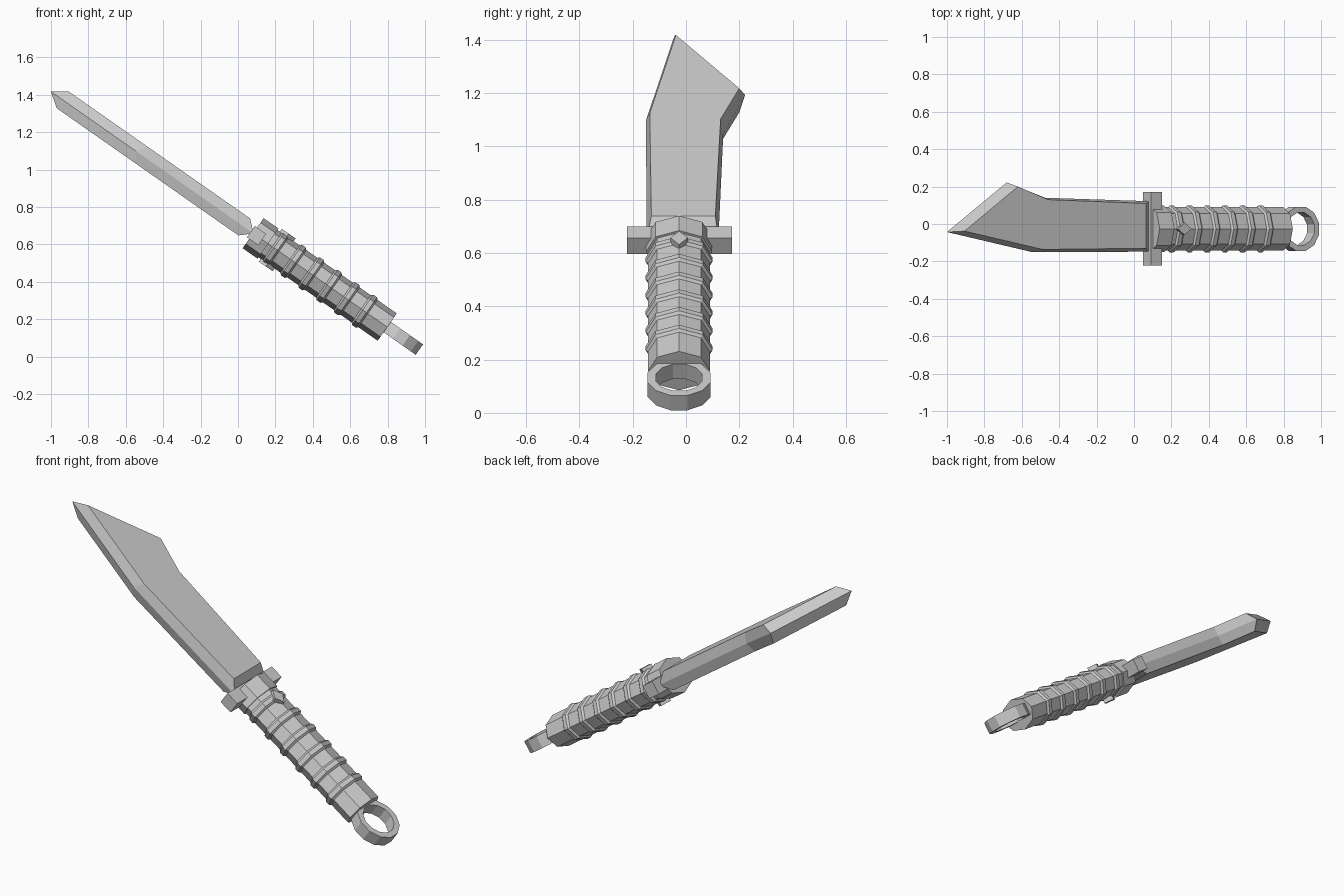
import bpy, bmesh
from math import radians, cos, sin, pi
from mathutils import Matrix

if "Cube" in bpy.data.objects:
    bpy.data.objects.remove(bpy.data.objects["Cube"])

# Knife frame: u runs from pommel to tip, v is world y, w is blade thickness
FRAME = Matrix.Rotation(radians(35), 4, 'Y') @ Matrix.Translation((0, 0, 0.587))
CV = -0.026  # handle centre line


def make(name, loops, faces_closed=False):
    """Loft loops of (u, v, w) points; cap the ends or close back into a ring."""
    bm = bmesh.new()
    rows = [[bm.verts.new(FRAME @ Matrix.Translation((-u, v, w)).translation)
             for u, v, w in loop] for loop in loops]
    n = len(rows[0])
    pairs = list(zip(rows, rows[1:]))
    if faces_closed:
        pairs.append((rows[-1], rows[0]))
    else:
        bm.faces.new(rows[0])
        bm.faces.new(rows[-1])
    for a, b in pairs:
        for i in range(n):
            j = (i + 1) % n
            bm.faces.new((a[i], a[j], b[j], b[i]))
    bmesh.ops.recalc_face_normals(bm, faces=bm.faces)
    me = bpy.data.meshes.new(name)
    bm.to_mesh(me)
    bm.free()
    ob = bpy.data.objects.new(name, me)
    bpy.context.collection.objects.link(ob)
    return ob


def octagon(u, rv, rw):
    return [(u, CV + rv * cos(i * pi / 4), rw * sin(i * pi / 4)) for i in range(8)]


# Blade: sharp outline in the middle, smaller flat outline on both faces
edge = [(0.31, -0.148), (1.077, -0.150), (1.632, -0.043),
        (1.242, 0.222), (0.99, 0.140), (0.31, 0.122)]
flat = [(0.37, -0.130), (1.045, -0.136), (1.556, -0.038),
        (1.207, 0.200), (1.007, 0.130), (0.37, 0.110)]
make("blade", [[(u, v, w) for u, v in prof]
               for prof, w in ((flat, -0.055), (edge, 0), (flat, 0.055))])

# Handle core and collar
make("handle", [octagon(-0.563, 0.116, 0.089), octagon(0.31, 0.116, 0.089)])
make("collar", [octagon(0.215, 0.124, 0.098), octagon(0.312, 0.124, 0.098)])

# Grip ribs with chamfered shoulders
for k in range(6):
    c = -0.415 + 0.116 * k
    make(f"grip_rib_{k + 1}", [octagon(c - 0.022, 0.116, 0.089), octagon(c - 0.012, 0.126, 0.099),
                               octagon(c + 0.012, 0.126, 0.099), octagon(c + 0.022, 0.116, 0.089)])

# Cross guard bar
make("cross_guard", [[(u, v, w) for u, w in ((0.253, -0.037), (0.327, -0.037),
                                             (0.327, 0.037), (0.253, 0.037))]
                     for v in (-0.222, 0.172)])

# Diamond studs on both faces
for side, s in (("top", 1), ("bottom", -1)):
    make(f"diamond_stud_{side}", [[(0.155 + 0.045 * a, CV + 0.033 * b, s * w)
                                   for a, b in ((1, 0), (0, 1), (-1, 0), (0, -1))]
                                  for w in (0.06, 0.107)])

# Pommel ring: rectangular section swept round twelve sides
ring = []
for i in range(12):
    a = (i + 0.5) * pi / 6
    ring.append([(-0.655 + r * cos(a), CV + r * sin(a), w)
                 for r, w in ((0.122, -0.034), (0.122, 0.034), (0.09, 0.034), (0.09, -0.034))])
make("pommel_ring", ring, True)
